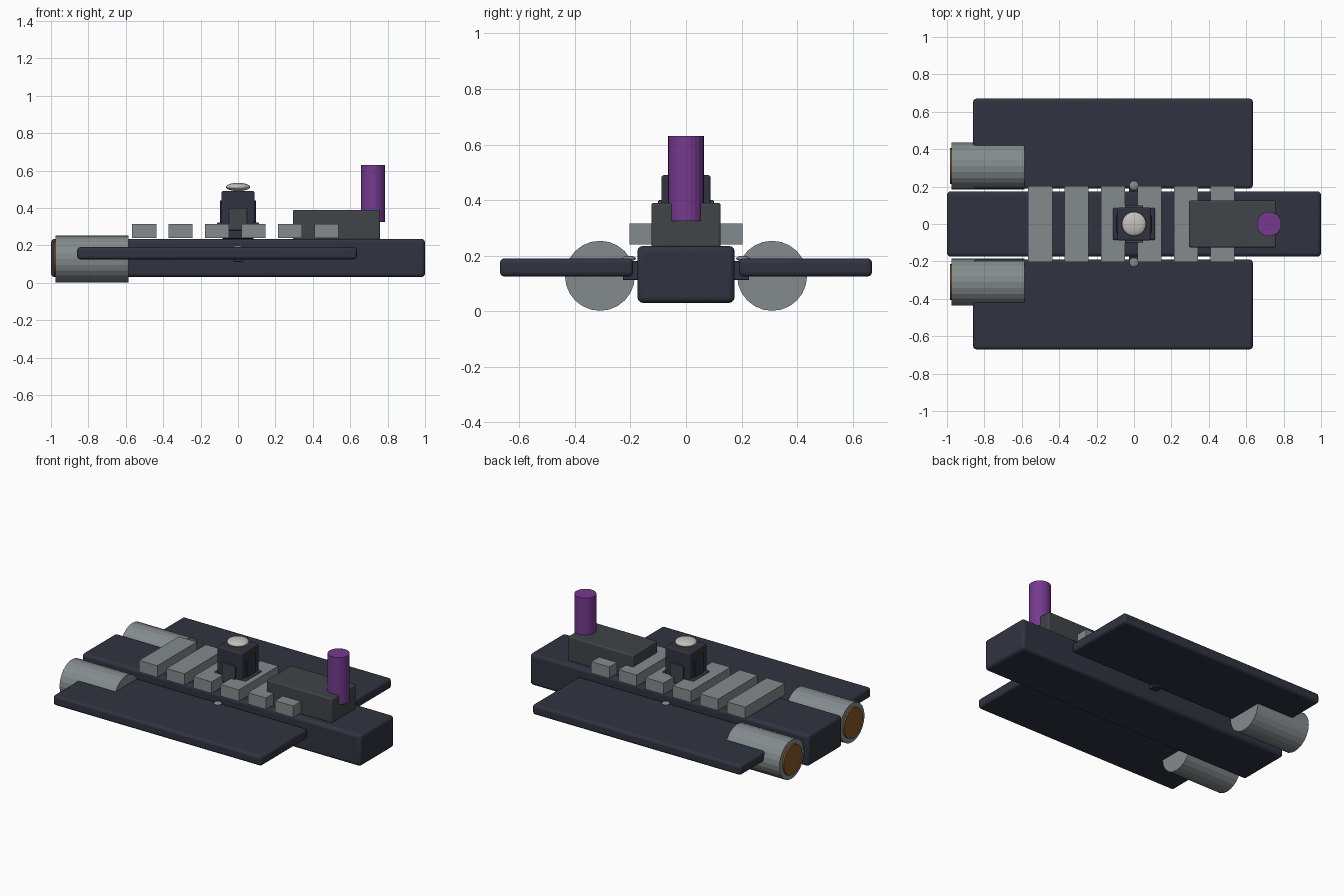
import bpy, math

if "Cube" in bpy.data.objects:
    bpy.data.objects.remove(bpy.data.objects["Cube"])


def material(name, rgb):
    m = bpy.data.materials.new(name)
    m.diffuse_color = (*rgb, 1)
    m.use_nodes = True
    m.node_tree.nodes["Principled BSDF"].inputs["Base Color"].default_value = m.diffuse_color
    return m


NAVY = material("navy", (0.03, 0.034, 0.052))
DARK = material("dark_grey", (0.052, 0.058, 0.064))
STEEL = material("steel", (0.23, 0.26, 0.27))
PURPLE = material("purple", (0.18, 0.042, 0.27))
ORANGE = material("orange", (0.25, 0.1, 0.02))
PALE = material("pale", (0.55, 0.53, 0.5))


def box(name, x, y, z, mat, bevel=0.0):
    """Box from (min, max) ranges, with optional rounded edges."""
    r = (x, y, z)
    bpy.ops.mesh.primitive_cube_add(size=1, location=[(a + b) / 2 for a, b in r])
    o = bpy.context.object
    o.name = name
    o.scale = [b - a for a, b in r]
    bpy.ops.object.transform_apply(location=False, rotation=False, scale=True)
    o.data.materials.append(mat)
    if bevel:
        b = o.modifiers.new("bevel", 'BEVEL')
        b.width, b.segments = bevel, 3
        bpy.ops.object.shade_smooth_by_angle()
    return o


def cylinder(name, radius, depth, loc, mat, along_x=False, sides=24):
    bpy.ops.mesh.primitive_cylinder_add(
        vertices=sides, radius=radius, depth=depth, location=loc,
        rotation=(0, math.pi / 2 if along_x else 0, 0))
    o = bpy.context.object
    o.name = name
    o.data.materials.append(mat)
    return o


def dome(name, radius, height, loc, mat):
    bpy.ops.mesh.primitive_uv_sphere_add(segments=24, ring_count=12, radius=1, location=loc)
    o = bpy.context.object
    o.name = name
    o.scale = (radius, radius, height)
    o.data.materials.append(mat)
    bpy.ops.object.shade_smooth_by_angle()


# Main hull
box("hull", (-1, 1), (-0.175, 0.175), (0.03, 0.235), NAVY, 0.02)

# Raised deck slats
for i in range(6):
    cx = -0.502 + i * 0.195
    box("deck_slat", (cx - 0.065, cx + 0.065), (-0.203, 0.203), (0.24, 0.315), STEEL)

# Cabin and mast
box("cabin", (0.293, 0.76), (-0.125, 0.125), (0.23, 0.39), DARK, 0.008)
cylinder("mast", 0.065, 0.305, (0.722, 0, 0.4775), PURPLE)

# Turret: body, base flange, side panels and dome
box("turret_body", (-0.088, 0.088), (-0.088, 0.088), (0.235, 0.49), NAVY, 0.008)
box("turret_flange", (-0.113, 0.113), (-0.086, 0.086), (0.25, 0.322), NAVY, 0.008)
box("turret_front_back_panel", (-0.048, 0.048), (-0.1, 0.1), (0.28, 0.4), DARK, 0.004)
box("turret_side_panel", (-0.096, 0.096), (-0.048, 0.048), (0.3, 0.44), NAVY, 0.004)
dome("turret_dome", 0.065, 0.022, (0, 0, 0.512), PALE)

# Both sides: wings, engines and small sensors
for s in (-1, 1):
    def span(a, b):
        return tuple(sorted((s * a, s * b)))
    box("wing", (-0.86, 0.635), span(0.19, 0.67), (0.125, 0.19), NAVY, 0.016)
    cylinder("engine", 0.126, 0.39, (-0.78, s * 0.31, 0.1275), STEEL, True)
    cylinder("engine_glow", 0.096, 0.05, (-0.96, s * 0.31, 0.1275), ORANGE, True)
    box("sensor_mount", (-0.027, 0.027), span(0.17, 0.227), (0.112, 0.18), NAVY, 0.003)
    dome("sensor_dome", 0.025, 0.009, (0, s * 0.205, 0.19), STEEL)
